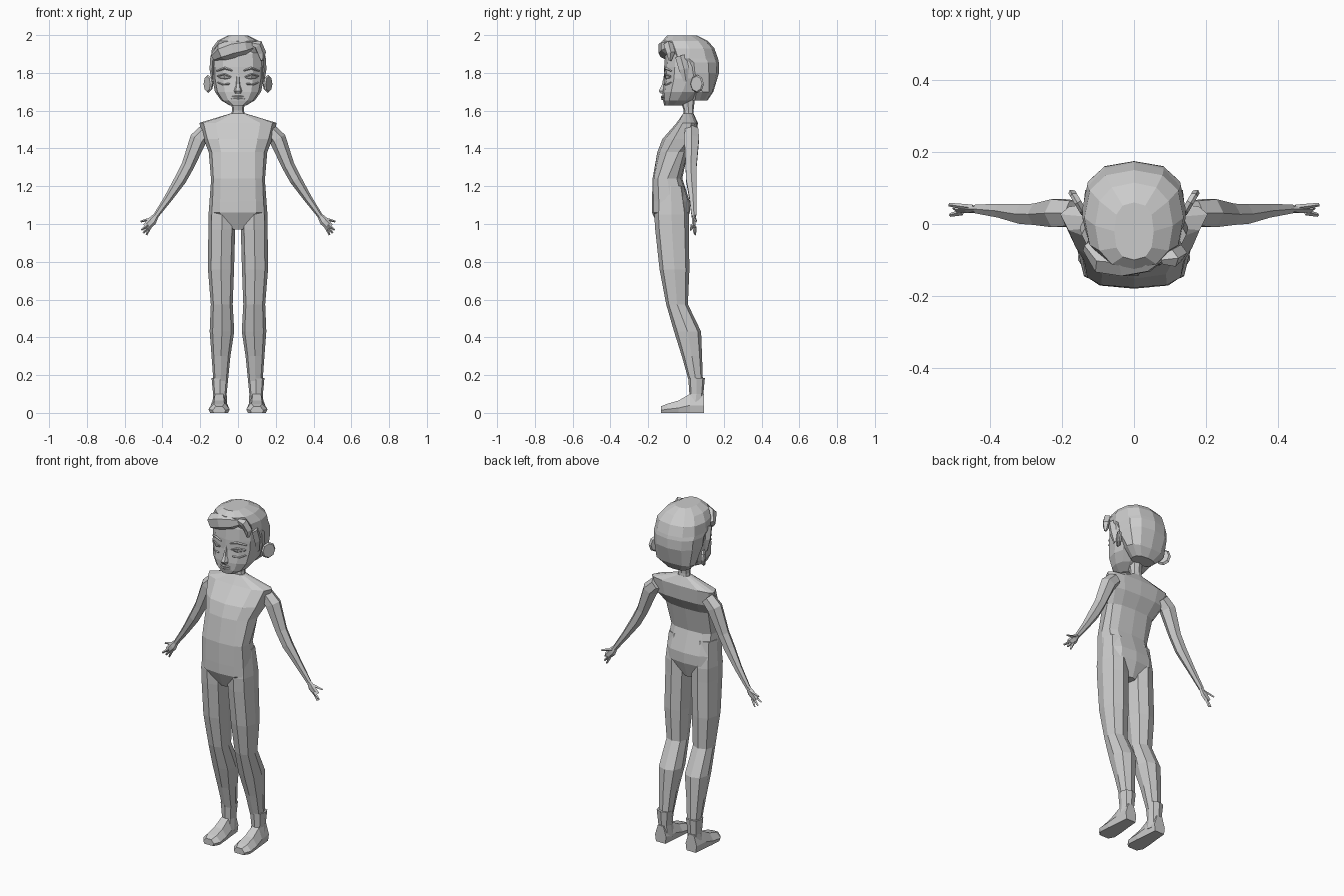
import bpy, bmesh
from math import sin, cos, pi
from mathutils import Vector


def loft(name, rings, mirror=False):
    """Skin a list of equal-length point rings, capped at both ends."""
    bm = bmesh.new()
    vs = [[bm.verts.new(p) for p in r] for r in rings]
    n = len(vs[0])
    for a, b in zip(vs, vs[1:]):
        for i in range(n):
            j = (i + 1) % n
            bm.faces.new((a[i], a[j], b[j], b[i]))
    bm.faces.new(vs[0][::-1])
    bm.faces.new(vs[-1])
    bmesh.ops.recalc_face_normals(bm, faces=bm.faces)
    me = bpy.data.meshes.new(name)
    bm.to_mesh(me)
    bm.free()
    ob = bpy.data.objects.new(name, me)
    bpy.context.collection.objects.link(ob)
    if mirror:
        ob.modifiers.new("mirror", 'MIRROR')
    return ob


def spow(v, p):
    return (1 if v >= 0 else -1) * abs(v) ** p


def level(z, w, front, back, cx=0, n=12, p=0.8, c=0.5, tilt=0):
    """Horizontal rounded ring; c places its widest point from front to back."""
    yc = front + (back - front) * c
    pts = []
    for i in range(n):
        a = 2 * pi * i / n
        s = spow(sin(a), p)
        y = yc + s * ((back - yc) if s > 0 else (yc - front))
        pts.append((cx + w * spow(cos(a), p), y, z + tilt * s))
    return pts


def limb(name, pts, n=6, flat=1.0, mirror=True):
    """Tube through (x, y, z, radius) points; flat squashes it along y."""
    rings = []
    for i, q in enumerate(pts):
        a, b = pts[max(i - 1, 0)], pts[min(i + 1, len(pts) - 1)]
        d = (Vector(b[:3]) - Vector(a[:3])).normalized()
        v = Vector((0, 1, 0))
        v = (v - d * v.dot(d)).normalized()
        u = d.cross(v)
        rings.append([Vector(q[:3]) + q[3] * (u * cos(2 * pi * k / n) + v * flat * sin(2 * pi * k / n))
                      for k in range(n)])
    return loft(name, rings, mirror)


# Torso: bowed belly, hollow back, tapering into the crotch
loft("torso", [
    level(1.585, .04, -.015, .04),
    level(1.535, .205, -.05, .063, c=.68),
    level(1.45, .182, -.125, .055, c=.78),
    level(1.38, .155, -.152, .01, c=.7),
    level(1.24, .143, -.177, -.02, p=.65),
    level(1.12, .148, -.18, .02, p=.65),
    level(1.06, .15, -.18, .02, p=.65),
    level(.97, .035, -.14, -.01)])

# Neck
loft("neck", [level(1.56, .038, -.012, .042, n=8),
              level(1.60, .032, -.012, .04, n=8),
              level(1.67, .036, -.035, .048, n=8)])

# Legs
leg = [(1.2, .085, .06, -.15, -.01), (1.05, .086, .07, -.168, .015), (.97, .086, .071, -.163, .015),
       (.76, .09, .069, -.14, .018), (.575, .086, .058, -.105, .01),
       (.43, .085, .065, -.063, .08), (.3, .09, .05, -.022, .085), (.15, .092, .037, .02, .09)]
loft("leg", [level(z, w, f, b, cx, 8) for z, cx, w, f, b in leg], True)

# Boots: cuff and foot
loft("boot_cuff", [level(z, w, f, b, .096, 8) for z, w, f, b in
                   [(.03, .04, .0, .093), (.1, .036, .018, .092), (.185, .044, .012, .1)]], True)
foot = [(.095, .036, .1), (.02, .044, .1), (-.04, .052, .065), (-.1, .056, .048), (-.132, .034, .035)]
loft("foot", [[(.1 + w * u, y, h * v) for u, v in
               [(-.85, 0), (.85, 0), (1, .4), (.5, 1), (-.5, 1), (-1, .4)]] for y, w, h in foot], True)

# Arms and hands
limb("arm", [(.165, .03, 1.495, .04), (.21, .03, 1.45, .045), (.265, .027, 1.31, .034),
             (.305, .028, 1.235, .032), (.37, .037, 1.135, .022), (.437, .042, 1.04, .014)])
limb("palm", [(.43, .042, 1.05, .013), (.455, .041, 1.015, .024), (.487, .041, .982, .02)], flat=.5)
for i, (base, tip) in enumerate([((.45, .045, 1.03), (.515, .054, 1.013)),
                                 ((.478, .033, .995), (.512, .025, .968)),
                                 ((.475, .042, .985), (.502, .044, .952)),
                                 ((.465, .046, .985), (.485, .049, .942))]):
    limb("thumb" if i == 0 else f"finger_{i}", [(*base, .009), (*tip, .005)], n=4)

# Head with a narrow jaw
loft("head", [
    level(1.628, .045, -.115, -.02),
    level(1.655, .09, -.122, .035),
    level(1.70, .122, -.124, .09),
    level(1.77, .136, -.116, .13),
    level(1.83, .138, -.116, .15),
    level(1.90, .135, -.11, .15),
    level(1.96, .1, -.09, .11)])

# Hair cap over the back and crown
loft("hair_cap", [
    level(1.655, .07, .03, .115),
    level(1.70, .122, .03, .145),
    level(1.80, .141, .015, .175, c=.2),
    level(1.855, .144, -.03, .174, c=.35),
    level(1.875, .144, -.085, .17, c=.4),
    level(1.93, .138, -.115, .15),
    level(1.97, .108, -.125, .115),
    level(1.997, .055, -.1, .06)])

# Swept quiff, side lock and sideburns
limb("quiff", [(-.125, -.06, 1.885, .025), (-.085, -.103, 1.91, .046), (-.03, -.108, 1.928, .05),
               (.035, -.1, 1.94, .044), (.075, -.085, 1.945, .025)], flat=.85, mirror=False)
limb("side_lock", [(.075, -.1, 1.955, .012), (.105, -.095, 1.95, .026),
                   (.125, -.08, 1.905, .024), (.128, -.085, 1.865, .008)], n=5, mirror=False)
limb("sideburn", [(.132, -.03, 1.89, .014), (.137, -.01, 1.82, .014), (.133, .0, 1.755, .006)], n=4, flat=2)

# Ears: thin discs angled backwards
side, normal = Vector((.5, .85, 0)), Vector((.85, -.5, 0))
loft("ear", [[Vector((.156, .06, 1.742)) + normal * o + side * (.042 * s * cos(2 * pi * k / 8))
              + Vector((0, 0, .048 * s * sin(2 * pi * k / 8))) for k in range(8)]
             for o, s in [(-.01, .8), (.002, 1), (.01, .85)]], True)

# Face: brows, eyes, lids, nose and lips
limb("brow", [(.03, -.113, 1.812, .004), (.07, -.108, 1.825, .007), (.112, -.078, 1.81, .004)], n=4)
limb("eye", [(.042, -.109, 1.775, .004), (.07, -.104, 1.778, .013), (.104, -.081, 1.778, .004)], flat=.5)
limb("eyelid", [(.036, -.114, 1.778, .003), (.07, -.111, 1.793, .005), (.11, -.081, 1.783, .003)], n=4)
limb("cheek", [(.045, -.117, 1.742, .004), (.078, -.1, 1.738, .007), (.108, -.078, 1.75, .003)], n=4)
loft("nose", [level(1.79, .008, -.117, -.1, n=6), level(1.735, .012, -.13, -.1, n=6),
              level(1.705, .021, -.147, -.1, n=6), level(1.69, .016, -.136, -.1, n=6)])
for nm, z, r in [("upper_lip", 1.674, .007), ("lower_lip", 1.662, .006)]:
    limb(nm, [(-.036, -.114, z, .003), (0, -.127, z, r), (.036, -.114, z, .003)], n=5, mirror=False)
